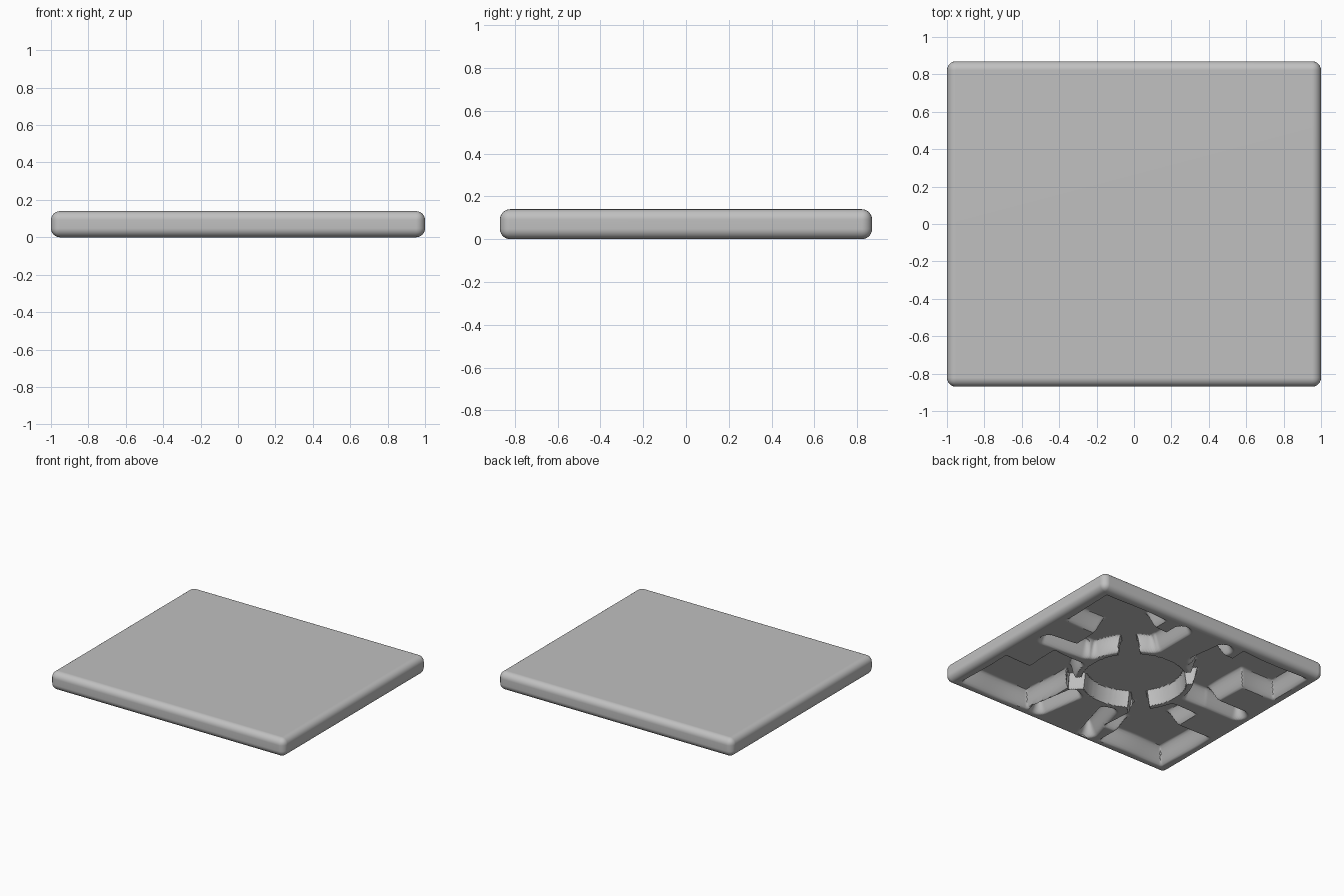
import bpy, bmesh, math

if "Cube" in bpy.data.objects:
    bpy.data.objects.remove(bpy.data.objects["Cube"], do_unlink=True)

HALF_X, HALF_Y, HEIGHT, ROUND = 1.0, 0.87, 0.14, 0.048
FLOOR = 0.118                      # height of the hollow floors under the top skin
RING_IN, RING_OUT = 0.37, 0.41     # thin wall around the central recess

# Pockets as x and y limits: a corner part and an inner part in each quarter
POCKETS = [((0.35, 0.92), (0.33, 0.8)), ((0.13, 0.65), (0.02, 0.68)),
           ((-0.92, -0.33), (0.42, 0.8)), ((-0.64, -0.14), (0.03, 0.68)),
           ((-0.92, -0.35), (-0.8, -0.27)), ((-0.64, -0.25), (-0.62, -0.08)),
           ((0.3, 0.92), (-0.8, -0.3)), ((0.3, 0.7), (-0.62, -0.03))]

# Finger grooves beside the cross ribs as start and end
GROOVES = [((0.19, 0.45), (0.19, 0.74)), ((0.5, 0.08), (0.82, 0.05)),
           ((-0.45, 0.1), (-0.86, 0.1)), ((-0.17, 0.5), (-0.2, 0.73)),
           ((-0.13, -0.45), (-0.22, -0.76)), ((0.2, -0.42), (0.25, -0.73))]
GROOVE_HALF_WIDTH = 0.075


def ramp(distance, width):
    t = max(0.0, min(1.0, distance / width))
    return t * t * (3 - 2 * t)


def pocket_depth(x, y, xs, ys):
    """Soft-walled rectangle with a slightly wavy outline."""
    inside = min(x - xs[0], xs[1] - x, y - ys[0], ys[1] - y)
    wave = 0.008 * math.sin(9 * x + 4 * y) + 0.008 * math.sin(8 * y - 5 * x)
    return ramp(inside + wave, 0.07)


def groove_depth(x, y, start, end):
    """Rounded trough along a line."""
    dx, dy = end[0] - start[0], end[1] - start[1]
    t = ((x - start[0]) * dx + (y - start[1]) * dy) / (dx * dx + dy * dy)
    t = max(0.0, min(1.0, t))
    gap = math.hypot(x - start[0] - t * dx, y - start[1] - t * dy)
    return ramp(GROOVE_HALF_WIDTH - gap, GROOVE_HALF_WIDTH)


def underside(x, y):
    """Height of the carved underside."""
    r = math.hypot(x, y)
    depth = max([pocket_depth(x, y, *p) for p in POCKETS]
                + [groove_depth(x, y, *g) for g in GROOVES])
    depth *= ramp(r - RING_OUT, 0.04)
    depth = max(depth, ramp(RING_IN - r, 0.02))
    # Notches through the ring wall on the diagonals
    if RING_IN - 0.03 < r < RING_OUT + 0.06:
        across = abs(abs(x) - abs(y)) * math.sqrt(0.5)
        depth = max(depth, ramp(0.075 - across, 0.015))
    return FLOOR * depth


# Rounded slab, open underneath
bm = bmesh.new()
bmesh.ops.create_cube(bm, size=1)
bmesh.ops.scale(bm, vec=(2 * HALF_X, 2 * HALF_Y, HEIGHT), verts=bm.verts)
bmesh.ops.translate(bm, vec=(0, 0, HEIGHT / 2), verts=bm.verts)
bmesh.ops.bevel(bm, geom=bm.edges[:], offset=ROUND, segments=6,
                profile=0.5, affect='EDGES')
bm.normal_update()
bottom = min(bm.faces, key=lambda f: (round(f.normal.z, 3), -f.calc_area()))
bmesh.ops.delete(bm, geom=[bottom], context='FACES_ONLY')

# Carved underside as a relief grid closing the slab
grid = bmesh.ops.create_grid(bm, x_segments=190, y_segments=164, size=1)["verts"]
for v in grid:
    v.co.x *= HALF_X - ROUND
    v.co.y *= HALF_Y - ROUND
    v.co.z = underside(v.co.x, v.co.y)
bmesh.ops.reverse_faces(bm, faces=list({f for v in grid for f in v.link_faces}))
bmesh.ops.remove_doubles(bm, verts=bm.verts, dist=0.0005)

mesh = bpy.data.meshes.new("tile_slab")
bm.to_mesh(mesh)
bm.free()
slab = bpy.data.objects.new("tile_slab", mesh)
bpy.context.collection.objects.link(slab)

# Single colour
grey = bpy.data.materials.new("plain grey")
grey.use_nodes = True
colour = (0.53, 0.53, 0.53, 1)
grey.diffuse_color = colour
grey.node_tree.nodes["Principled BSDF"].inputs["Base Color"].default_value = colour
mesh.materials.append(grey)

# Smooth rounded edges while the broad faces stay flat
bpy.ops.object.select_all(action='DESELECT')
slab.select_set(True)
bpy.context.view_layer.objects.active = slab
bpy.ops.object.shade_smooth_by_angle(angle=math.radians(40))
flat = slab.modifiers.new("flat_faces", 'WEIGHTED_NORMAL')
flat.keep_sharp = True
